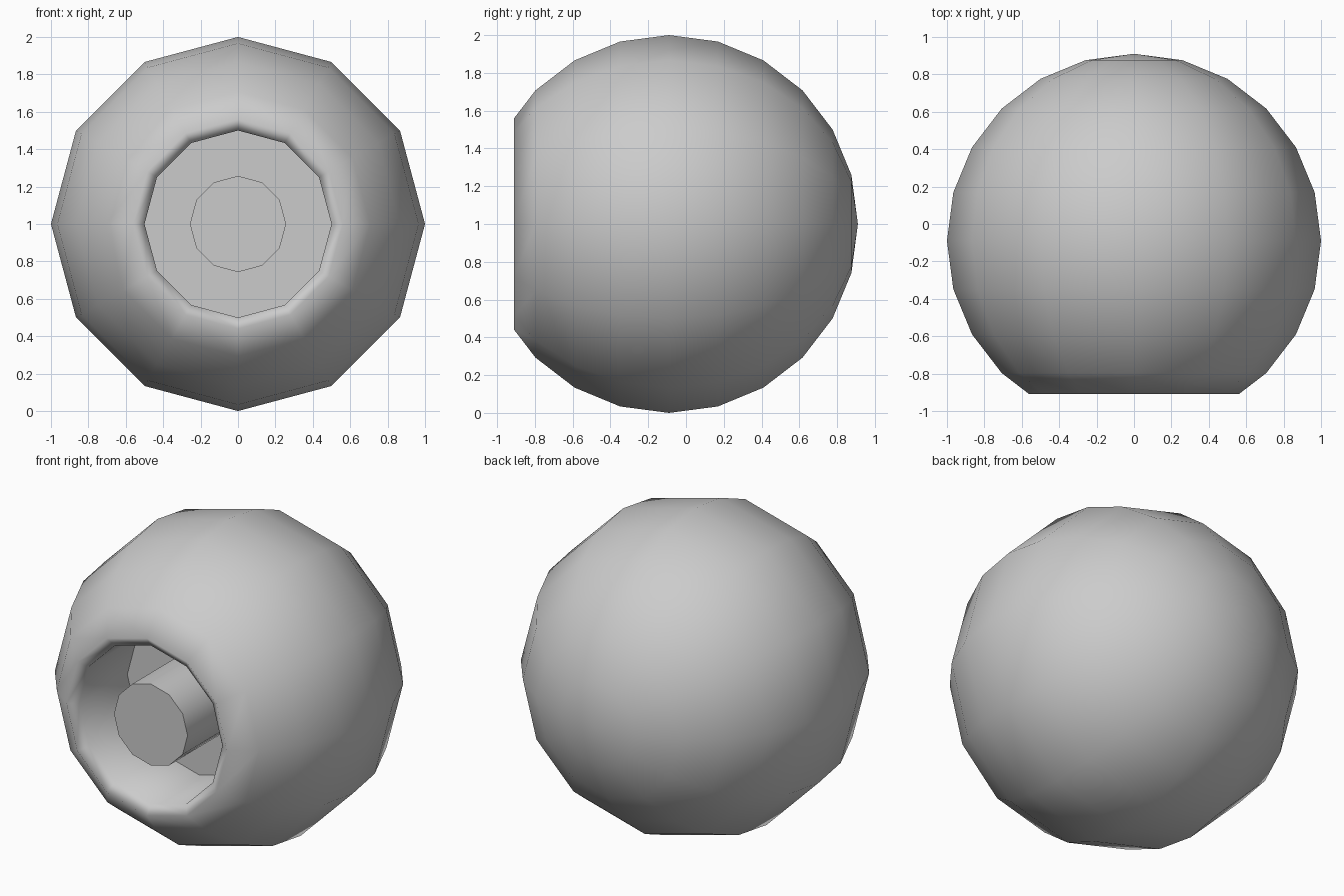
import bpy, bmesh
from math import sin, cos, pi, radians

if "Cube" in bpy.data.objects:
    bpy.data.objects.remove(bpy.data.objects["Cube"])

SIDES = 12
CENTRE_Y = -0.09


def lathe(name, profile, sides=SIDES):
    """Revolve (y, radius) points around the front-back axis at z = 1."""
    bm = bmesh.new()
    verts = [bm.verts.new((0, y, 1 + r)) for y, r in profile]
    edges = [bm.edges.new(pair) for pair in zip(verts, verts[1:])]
    bmesh.ops.spin(bm, geom=verts + edges, cent=(0, 0, 1), axis=(0, 1, 0),
                   angle=2 * pi, steps=sides, use_merge=False)
    bmesh.ops.remove_doubles(bm, verts=bm.verts, dist=1e-4)
    bmesh.ops.recalc_face_normals(bm, faces=bm.faces)
    mesh = bpy.data.meshes.new(name)
    bm.to_mesh(mesh)
    bm.free()
    obj = bpy.data.objects.new(name, mesh)
    bpy.context.collection.objects.link(obj)
    bpy.ops.object.select_all(action='DESELECT')
    obj.select_set(True)
    bpy.context.view_layer.objects.active = obj
    bpy.ops.object.shade_smooth_by_angle(angle=radians(82))
    return obj


# Ball shell: rings every 15 degrees from the back pole to the front shoulder
shell = [(CENTRE_Y + cos(radians(a)), sin(radians(a))) for a in range(0, 136, 15)]
# Bevelled rim, straight socket wall and flat floor
socket = [(-0.91, 0.56), (-0.87, 0.5), (-0.39, 0.5)]
# Peg standing on the socket floor
peg = [(-0.39, 0.257), (-0.87, 0.257), (-0.87, 0)]

lathe("socket_ball_with_peg", shell + socket + peg)
